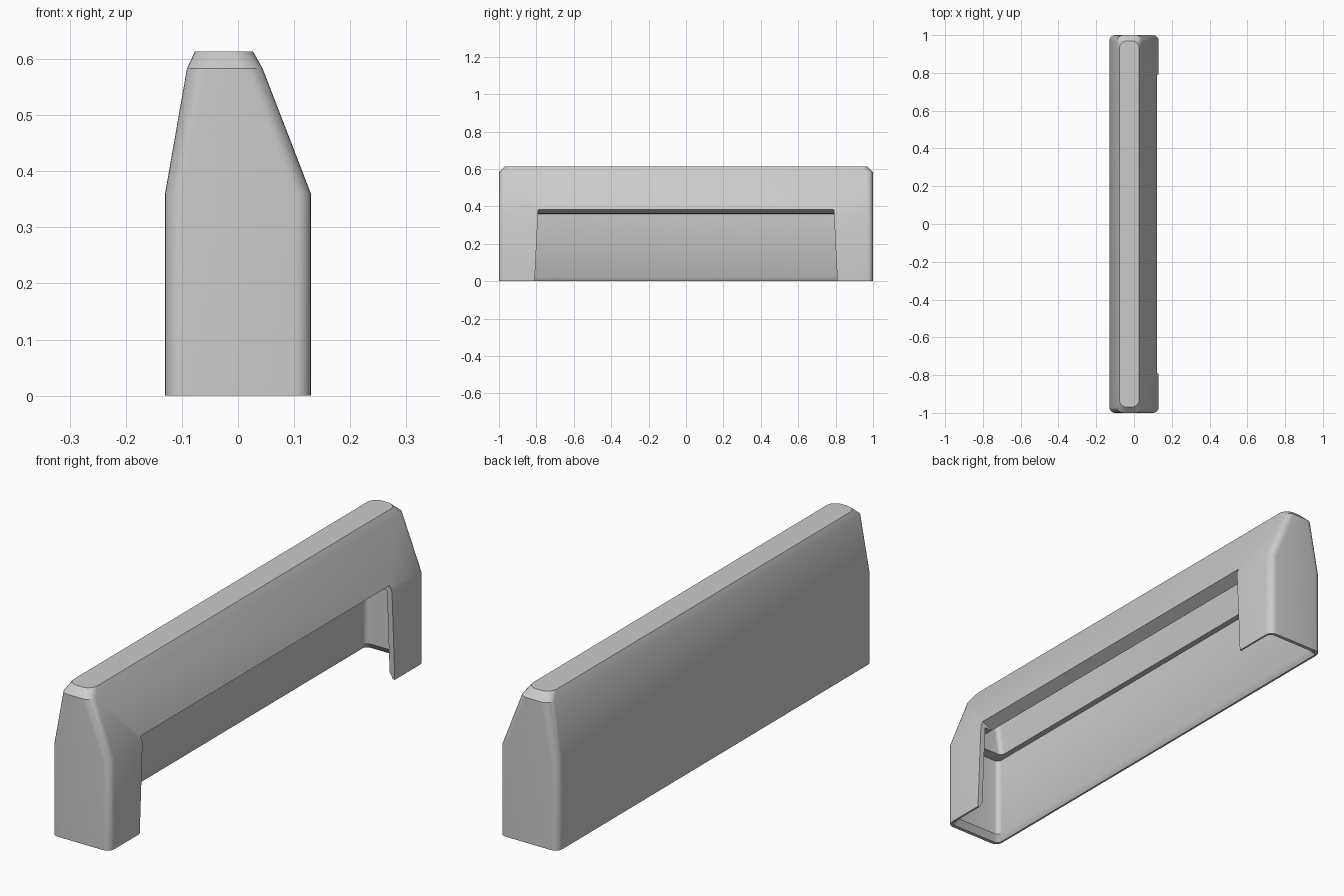
import bpy, bmesh, math

cube = bpy.data.objects.get("Cube")
if cube:
    bpy.data.objects.remove(cube, do_unlink=True)

grey = bpy.data.materials.new("plain_grey")
grey.use_nodes = True
grey.diffuse_color = (0.6, 0.6, 0.6, 1)
grey.node_tree.nodes["Principled BSDF"].inputs["Base Color"].default_value = (0.6, 0.6, 0.6, 1)


def rounded_ring(x0, x1, y, r, z, steps=6):
    """Rounded rectangle at one height."""
    centres = [(x1 - r, y - r), (x0 + r, y - r), (x0 + r, r - y), (x1 - r, r - y)]
    ring = []
    for quarter, (cx, cy) in enumerate(centres):
        for i in range(steps + 1):
            a = math.pi / 2 * (quarter + i / steps)
            ring.append((cx + r * math.cos(a), cy + r * math.sin(a), z))
    return ring


def loft(name, rings):
    """Closed solid skinned through a stack of rings."""
    bm = bmesh.new()
    loops = [[bm.verts.new(p) for p in ring] for ring in rings]
    n = len(loops[0])
    for a, b in zip(loops, loops[1:]):
        for i in range(n):
            j = (i + 1) % n
            bm.faces.new((a[i], a[j], b[j], b[i]))
    bm.faces.new(loops[0][::-1])
    bm.faces.new(loops[-1])
    bmesh.ops.recalc_face_normals(bm, faces=bm.faces)
    mesh = bpy.data.meshes.new(name)
    bm.to_mesh(mesh)
    bm.free()
    mesh.materials.append(grey)
    obj = bpy.data.objects.new(name, mesh)
    bpy.context.collection.objects.link(obj)
    return obj


def cut(target, cutter):
    cutter.hide_render = True
    mod = target.modifiers.new("cut", "BOOLEAN")
    mod.operation = "DIFFERENCE"
    mod.solver = "EXACT"
    mod.object = cutter
    bpy.context.view_layer.objects.active = target
    bpy.ops.object.modifier_apply(modifier=mod.name)
    bpy.data.objects.remove(cutter, do_unlink=True)


# Outer body: straight lower walls, leaning upper walls, chamfered top
body = loft("cover_shell", [
    rounded_ring(-0.13, 0.13, 1.0, 0.03, 0),
    rounded_ring(-0.13, 0.13, 1.0, 0.03, 0.36),
    rounded_ring(-0.091, 0.044, 1.0, 0.035, 0.583),
    rounded_ring(-0.077, 0.027, 0.97, 0.04, 0.613),
])

# Hollow inside: flared bottom rim, then a ledge below the thicker upper walls
cut(body, loft("cavity_cutter", [
    rounded_ring(-0.135 + 0.01, 0.125, 0.99, 0.02, -0.01),
    rounded_ring(-0.122, 0.122, 0.985, 0.02, 0),
    rounded_ring(-0.108, 0.108, 0.967, 0.02, 0.025),
    rounded_ring(-0.108, 0.108, 0.967, 0.02, 0.36),
    rounded_ring(-0.085, 0.072, 0.92, 0.02, 0.361),
    rounded_ring(-0.054, 0.005, 0.92, 0.02, 0.55),
]))

# Side opening: tapered, its top edge square to the leaning wall
def opening_end(side):
    return [(x, side * (0.809 - 0.05 * z), z)
            for x, z in [(0.04, -0.1), (0.3, -0.1), (0.3, 0.465), (0.04, 0.347)]]


cut(body, loft("opening_cutter", [opening_end(-1), opening_end(1)]))

# Smooth rounded corners, crisp rims
bpy.ops.object.select_all(action="DESELECT")
body.select_set(True)
bpy.context.view_layer.objects.active = body
bpy.ops.object.shade_smooth_by_angle(angle=math.radians(30))
